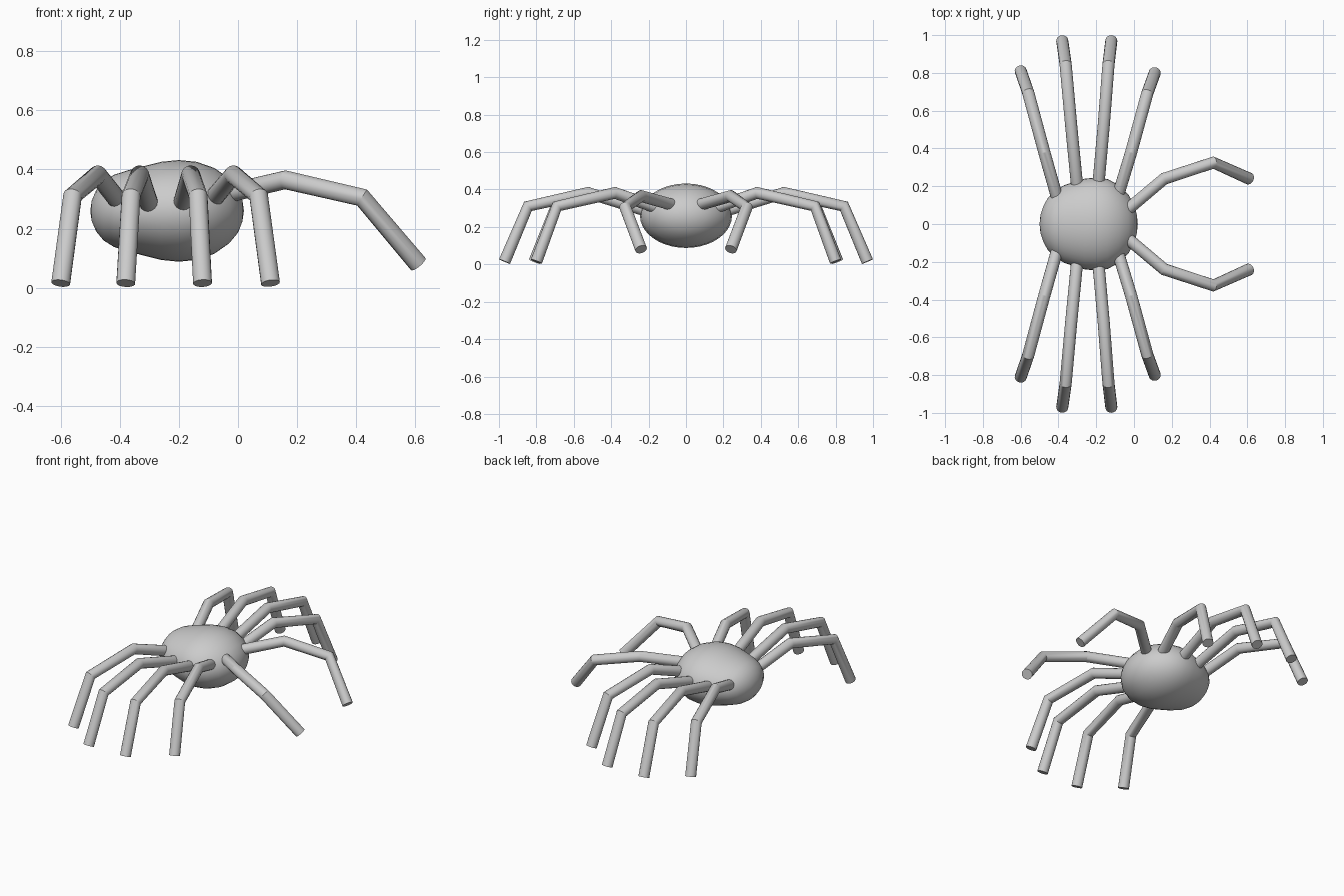
import bpy, bmesh, math

if "Cube" in bpy.data.objects:
    bpy.data.objects.remove(bpy.data.objects["Cube"])

R = 0.032


def smooth(ob, angle):
    bpy.ops.object.select_all(action='DESELECT')
    ob.select_set(True)
    bpy.context.view_layer.objects.active = ob
    if ob.type == 'CURVE':
        bpy.ops.object.convert(target='MESH')
    bpy.ops.object.shade_smooth_by_angle(angle=math.radians(angle))


def limb(name, pts):
    # capped round tube along a bent path
    cu = bpy.data.curves.new(name, 'CURVE')
    cu.dimensions = '3D'
    cu.bevel_depth = R
    cu.bevel_resolution = 6
    cu.use_fill_caps = True
    sp = cu.splines.new('POLY')
    sp.points.add(len(pts) - 1)
    for p, c in zip(sp.points, pts):
        p.co = (*c, 1)
    ob = bpy.data.objects.new(name, cu)
    bpy.context.collection.objects.link(ob)
    smooth(ob, 30)


# body: elliptical rings along x (x, half width, half height)
stations = [(-0.495, .05, .035), (-0.48, .095, .07), (-0.455, .14, .1),
            (-0.42, .175, .122), (-0.37, .205, .138), (-0.32, .222, .151),
            (-0.26, .24, .166), (-0.2, .246, .172), (-0.14, .238, .166),
            (-0.08, .206, .145), (-0.03, .156, .11), (0.0, .105, .074),
            (0.015, .05, .036)]
N = 40
bm = bmesh.new()
rings = []
for x, w, h in stations:
    rings.append([bm.verts.new((x, w * math.cos(2 * math.pi * i / N),
                                .26 + h * math.sin(2 * math.pi * i / N)))
                  for i in range(N)])
for a, b in zip(rings, rings[1:]):
    for i in range(N):
        j = (i + 1) % N
        bm.faces.new((a[i], a[j], b[j], b[i]))
for ring, x in ((rings[0], -0.5), (rings[-1], 0.02)):
    tip = bm.verts.new((x, 0, .26))
    for i in range(N):
        bm.faces.new((ring[i], ring[(i + 1) % N], tip))
bmesh.ops.recalc_face_normals(bm, faces=bm.faces)
me = bpy.data.meshes.new("body")
bm.to_mesh(me)
bm.free()
body = bpy.data.objects.new("body", me)
bpy.context.collection.objects.link(body)
smooth(body, 80)

# walking legs and front feelers: root, first bend, second bend, tip
limbs = {
    "rear_leg": [(-.41, .15, .30), (-.475, .38, .382), (-.56, .695, .31), (-.60, .81, .015)],
    "mid_rear_leg": [(-.30, .19, .28), (-.333, .525, .382), (-.362, .845, .31), (-.38, .97, .015)],
    "mid_front_leg": [(-.19, .19, .28), (-.16, .525, .382), (-.135, .845, .31), (-.12, .97, .015)],
    "front_leg": [(-.085, .15, .30), (-.015, .38, .382), (.07, .69, .31), (.11, .80, .015)],
    "feeler": [(-.03, .08, .32), (.16, .24, .365), (.42, .325, .305), (.61, .24, .08)],
}
for name, pts in limbs.items():
    for side, s in (("left", 1), ("right", -1)):
        limb(f"{name}_{side}", [(x, s * y, z) for x, y, z in pts])
